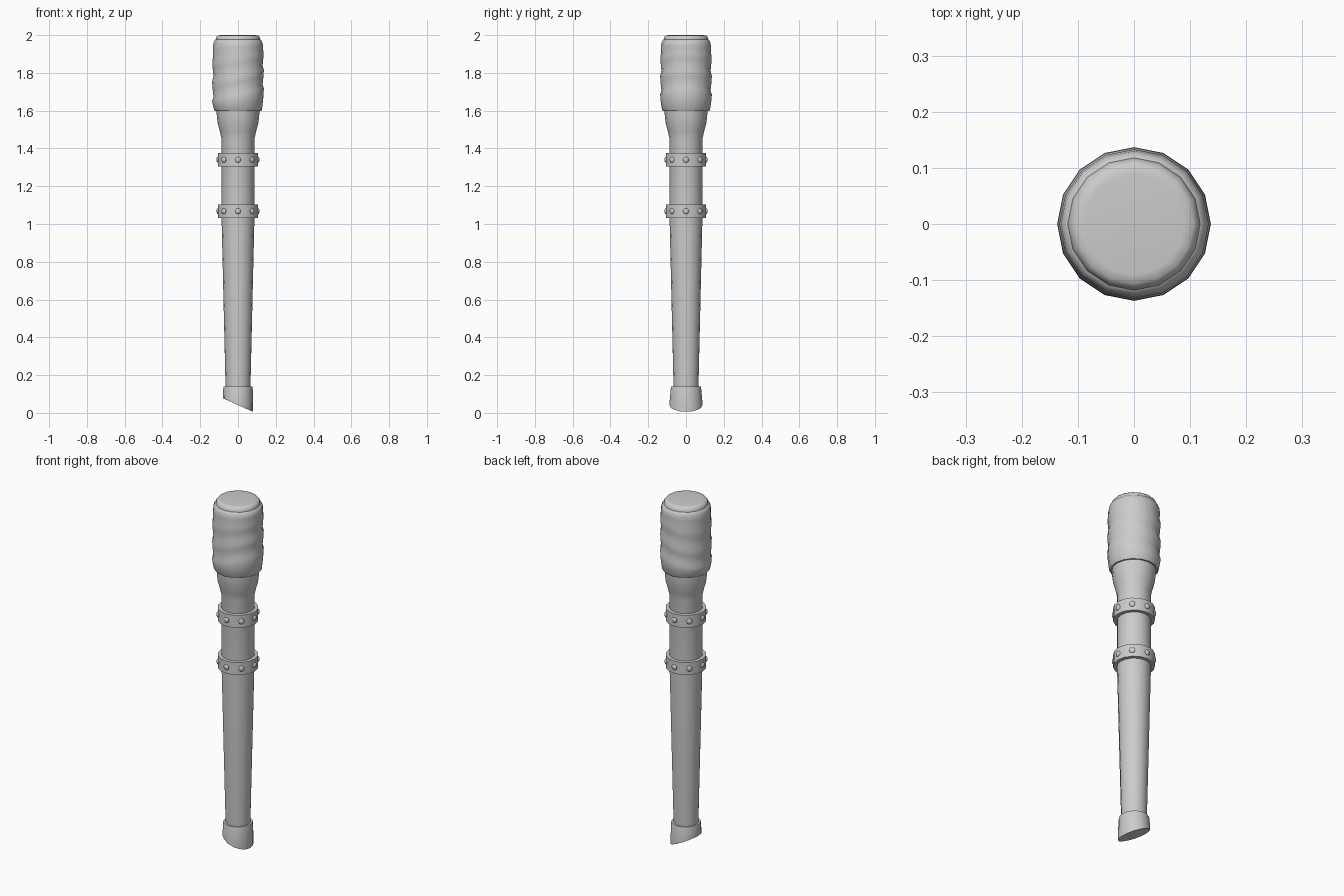
import bpy, bmesh, math
from mathutils import Vector

if "Cube" in bpy.data.objects:
    bpy.data.objects.remove(bpy.data.objects["Cube"])


def finish(bm, name, angle=35):
    bmesh.ops.recalc_face_normals(bm, faces=bm.faces)
    me = bpy.data.meshes.new(name)
    bm.to_mesh(me)
    bm.free()
    ob = bpy.data.objects.new(name, me)
    bpy.context.collection.objects.link(ob)
    bpy.ops.object.select_all(action='DESELECT')
    ob.select_set(True)
    bpy.context.view_layer.objects.active = ob
    bpy.ops.object.shade_smooth_by_angle(angle=math.radians(angle))
    return ob


def lathe(name, rings, closed=False, n=16, angle=35):
    """rings: (z, radius, tilt along x, y stretch)"""
    bm = bmesh.new()
    loops = []
    for ring in rings:
        z, r, tilt, sy = (list(ring) + [0, 1][len(ring) - 2:])[:4]
        loops.append([bm.verts.new((r * math.cos(a), r * sy * math.sin(a),
                                    z + tilt * r * math.cos(a)))
                      for a in (2 * math.pi * i / n for i in range(n))])
    pairs = list(zip(loops, loops[1:]))
    if closed:
        pairs.append((loops[-1], loops[0]))
    else:
        bm.faces.new(loops[0])
        bm.faces.new(loops[-1])
    for lo, hi in pairs:
        for i in range(n):
            j = (i + 1) % n
            bm.faces.new((lo[i], lo[j], hi[j], hi[i]))
    return finish(bm, name, angle)


# Tapered handle with flared neck under the head
lathe("handle", [(0.10, 0.065), (0.14, 0.066), (1.03, 0.087), (1.45, 0.087),
                 (1.49, 0.096), (1.53, 0.107), (1.57, 0.112), (1.62, 0.115)])

# Slanted, slightly flared foot
lathe("foot", [(0.0415, 0.079, -0.45, 1.11), (0.06, 0.079, -0.30, 1.10),
               (0.132, 0.078, 0, 1.03), (0.14, 0.076, 0, 1.03)])

# Head wrapped in tilted bands of cloth
lathe("wrapped_head", [
    (1.598, 0.122), (1.605, 0.127), (1.65, 0.134, 0.12, 1),
    (1.685, 0.137, 0.25, 1), (1.705, 0.130, 0.25, 1),
    (1.75, 0.135, 0.24, 1), (1.785, 0.137, 0.22, 1),
    (1.81, 0.130, 0.22, 1), (1.85, 0.134, 0.19, 1),
    (1.885, 0.136, 0.16, 1), (1.91, 0.131, 0.15, 1),
    (1.935, 0.133, 0.06, 1), (1.957, 0.130), (1.97, 0.125), (1.977, 0.116)],
    angle=40)

# Rounded end cap
lathe("head_cap", [(1.96, 0.118), (1.978, 0.118), (1.99, 0.114),
                   (1.998, 0.106), (2.0, 0.09)], angle=40)

# Riveted collars
for label, zc in (("lower", 1.068), ("upper", 1.340)):
    h = 0.036
    lathe(label + "_collar", [(zc - h, 0.085), (zc - h, 0.107), (zc + h, 0.107),
                              (zc + h, 0.085)], closed=True)
    bm = bmesh.new()
    for k in range(8):
        a = k * math.pi / 4
        made = bmesh.ops.create_uvsphere(bm, u_segments=10, v_segments=6, radius=0.016)
        out = Vector((math.cos(a), math.sin(a), 0))
        for v in made['verts']:
            v.co -= out * v.co.dot(out) * 0.5
            v.co += out * 0.106 + Vector((0, 0, zc))
    finish(bm, label + "_rivets", 60)
